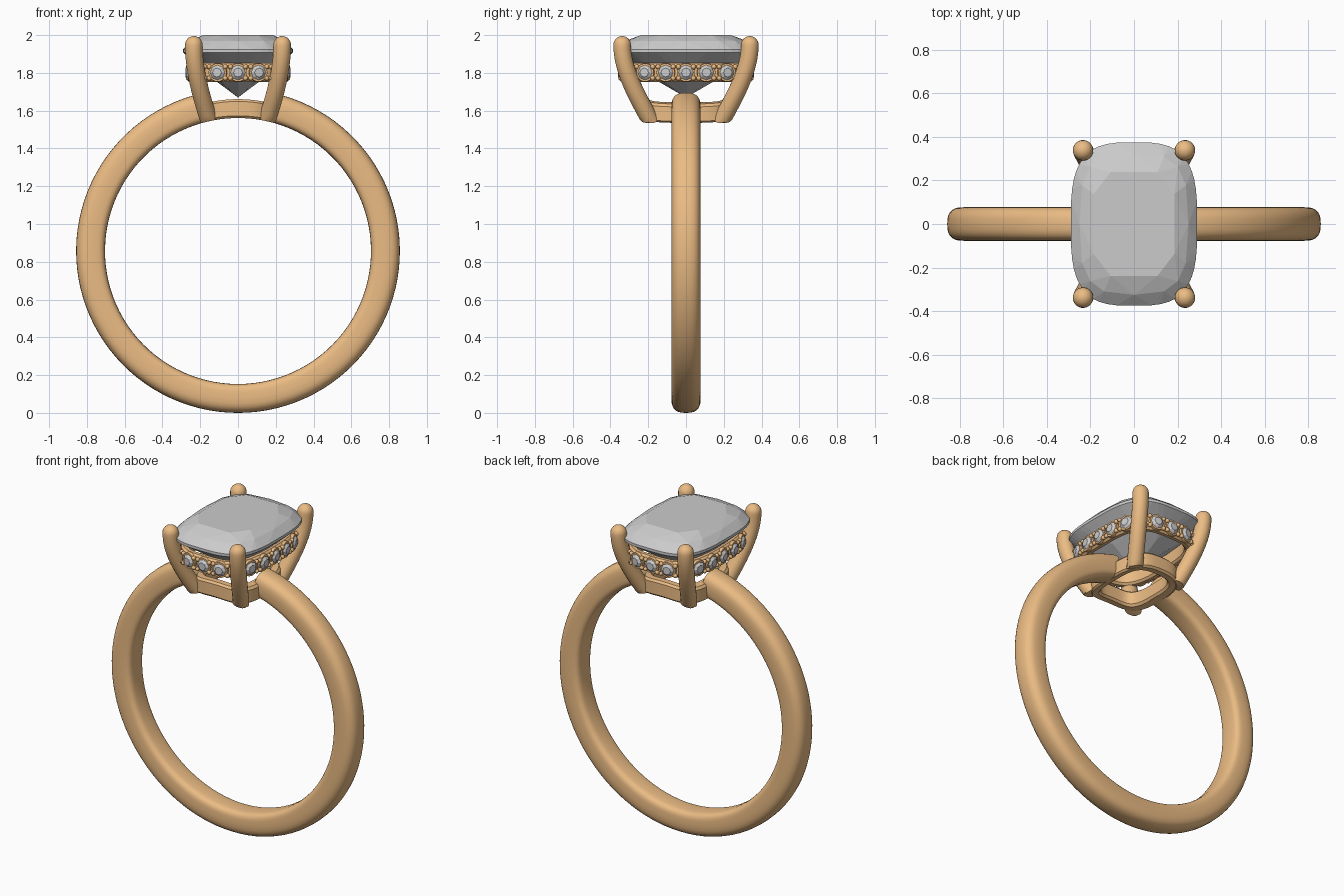
import bpy, bmesh, math
from mathutils import Vector, Matrix
from mathutils.geometry import interpolate_bezier

if "Cube" in bpy.data.objects:
    bpy.data.objects.remove(bpy.data.objects["Cube"])

ZC, RI, RO = 0.857, 0.704, 0.857      # finger hole centre height, inner and outer radius
N = 3.2                               # squareness of the cushion outline

metal = bpy.data.materials.new("rose_gold")
metal.diffuse_color = (0.83, 0.5, 0.23, 1)
metal.use_nodes = True
metal.node_tree.nodes["Principled BSDF"].inputs["Base Color"].default_value = metal.diffuse_color


def finish(name, bm, mat=None, smooth=True):
    bmesh.ops.recalc_face_normals(bm, faces=bm.faces)
    me = bpy.data.meshes.new(name)
    bm.to_mesh(me)
    bm.free()
    ob = bpy.data.objects.new(name, me)
    bpy.context.collection.objects.link(ob)
    if mat:
        me.materials.append(mat)
    if smooth:
        bpy.ops.object.select_all(action='DESELECT')
        ob.select_set(True)
        bpy.context.view_layer.objects.active = ob
        bpy.ops.object.shade_smooth_by_angle(angle=math.radians(35))
    return ob


def loft(name, rings, closed):
    bm = bmesh.new()
    vs = [[bm.verts.new(p) for p in r] for r in rings]
    m = len(vs[0])
    for i in range(len(vs) if closed else len(vs) - 1):
        a, b = vs[i], vs[(i + 1) % len(vs)]
        for j in range(m):
            bm.faces.new((a[j], a[(j + 1) % m], b[(j + 1) % m], b[j]))
    if not closed:
        bm.faces.new(vs[0])
        bm.faces.new(vs[-1])
    return finish(name, bm, metal)


def spow(v, e):
    return math.copysign(abs(v) ** e, v)


def cushion(t, a, b, n=N):
    return Vector((a * spow(math.cos(t), 2 / n), b * spow(math.sin(t), 2 / n), 0))


def normal(p, a, b, n=N):
    return Vector((spow(p.x / a, n - 1) / a, spow(p.y / b, n - 1) / b, 0)).normalized()


def arc(x):
    return ZC + math.sqrt(RI * RI - x * x)


# Shank: comfort section swept round the finger, open under the setting
rings = []
gap = 0.215
for i in range(97):
    t = gap + (2 * math.pi - 2 * gap) * i / 96
    ring = []
    for j in range(28):
        s = 2 * math.pi * j / 28
        n = 2.7 if math.cos(s) > 0 else 4
        r = (RI + RO) / 2 + (RO - RI) / 2 * spow(math.cos(s), 2 / n)
        ring.append((r * math.sin(t), 0.077 * spow(math.sin(s), 2 / n), ZC + r * math.cos(t)))
    rings.append(ring)
loft("shank", rings, False)


# Cushion-shaped rails: the base gallery follows the finger arc, the upper one is level
def rail(name, a, b, w, h, base):
    c = 0.012
    sec = [(-w + c, 0), (-c, 0), (0, c), (0, h - c), (-c, h), (-w + c, h), (-w, h - c), (-w, c)]
    rings = []
    for i in range(80):
        p = cushion(2 * math.pi * (i + 0.5) / 80, a, b)
        nrm = normal(p, a, b)
        ring = []
        for u, v in sec:
            q = p + nrm * u
            ring.append((q.x, q.y, base(q.x) + v))
        rings.append(ring)
    loft(name, rings, True)


rail("gallery_rail", 0.2, 0.245, 0.06, 0.1, arc)
HA, HB, HZ = 0.255, 0.337, 1.802
rail("upper_rail", HA, HB, 0.045, 0.1, lambda x: HZ - 0.05)

# Four curved claws with domed tips
R = 0.047
names = {(1, 1): "back_right", (-1, 1): "back_left", (1, -1): "front_right", (-1, -1): "front_left"}
for (sx, sy), nm in names.items():
    ctrl = [Vector((x * sx, y * sy, z)) for x, y, z in
            ((0.15, 0.185, 1.54), (0.185, 0.238, 1.645), (0.234, 0.338, 1.8), (0.234, 0.338, 1.948))]
    path = interpolate_bezier(*ctrl, 20)
    steps = [(p, R) for p in path]
    for k in range(1, 7):
        f = math.radians(14.5 * k)
        steps.append((path[-1] + Vector((0, 0, R * math.sin(f))), R * math.cos(f)))
    rings = []
    for i, (p, r) in enumerate(steps):
        tan = (steps[min(i + 1, len(steps) - 1)][0] - steps[max(i - 1, 0)][0]).normalized()
        u = Vector((sy, -sx, 0)).normalized()
        u = (u - tan * u.dot(tan)).normalized()
        v = tan.cross(u)
        ring = []
        for j in range(20):
            s = 2 * math.pi * j / 20
            q = p + (u * math.cos(s) + v * math.sin(s)) * r
            q.z = max(q.z, arc(q.x))
            ring.append(q)
        rings.append(ring)
    loft(nm + "_claw", rings, False)

# Centre stone: facets from the hull of table, crown, girdle, pavilion and culet
bm = bmesh.new()
for count, a, b, z, off in ((8, 0.195, 0.25, 2.0, 0.5), (16, 0.25, 0.325, 1.968, 0),
                            (48, 0.29, 0.375, 1.925, 0), (48, 0.29, 0.375, 1.908, 0),
                            (8, 0.155, 0.2, 1.785, 0)):
    for i in range(count):
        p = cushion(2 * math.pi * (i + off) / count, a, b)
        bm.verts.new((p.x, p.y, z))
bm.verts.new((0, 0, 1.67))
res = bmesh.ops.convex_hull(bm, input=bm.verts)
loose = [v for v in bm.verts if not v.link_faces]
bmesh.ops.delete(bm, geom=loose, context='VERTS')
bmesh.ops.dissolve_limit(bm, angle_limit=0.01, verts=bm.verts, edges=bm.edges)
finish("centre_stone", bm, smooth=False)


# Accent stones with cups and beads along the upper rail
def side_points(count, shift):
    pts = []
    for s in (1, -1):
        for k in range(count + shift):
            d = (k - (count + shift - 1) / 2) * 0.107
            if count == 3:
                p = Vector((d, s * HB * (1 - abs(d / HA) ** N) ** (1 / N), HZ))
            else:
                p = Vector((s * HA * (1 - abs(d / HB) ** N) ** (1 / N), d, HZ))
            pts.append((p, normal(p, HA, HB)))
    return pts


stones, cups, beads = bmesh.new(), bmesh.new(), bmesh.new()
for p, n in side_points(3, 0) + side_points(5, 0):
    rot = n.to_track_quat('Z', 'Y').to_matrix().to_4x4()
    bmesh.ops.create_cone(cups, cap_ends=True, segments=24, radius1=0.05, radius2=0.048,
                          depth=0.02, matrix=Matrix.Translation(p) @ rot)
    bmesh.ops.create_cone(stones, cap_ends=True, segments=8, radius1=0.041, radius2=0.024,
                          depth=0.014, matrix=Matrix.Translation(p + n * 0.016) @ rot)
for p, n in side_points(3, 1) + side_points(5, 1):
    tan = n.cross(Vector((0, 0, 1)))
    for du in (-0.014, 0.014):
        for dz in (-0.03, 0.03):
            q = p + n * 0.008 + tan * du + Vector((0, 0, dz))
            bmesh.ops.create_icosphere(beads, subdivisions=2, radius=0.0135,
                                       matrix=Matrix.Translation(q))
finish("accent_stones", stones, smooth=False)
finish("accent_cups", cups, metal)
finish("accent_beads", beads, metal)
